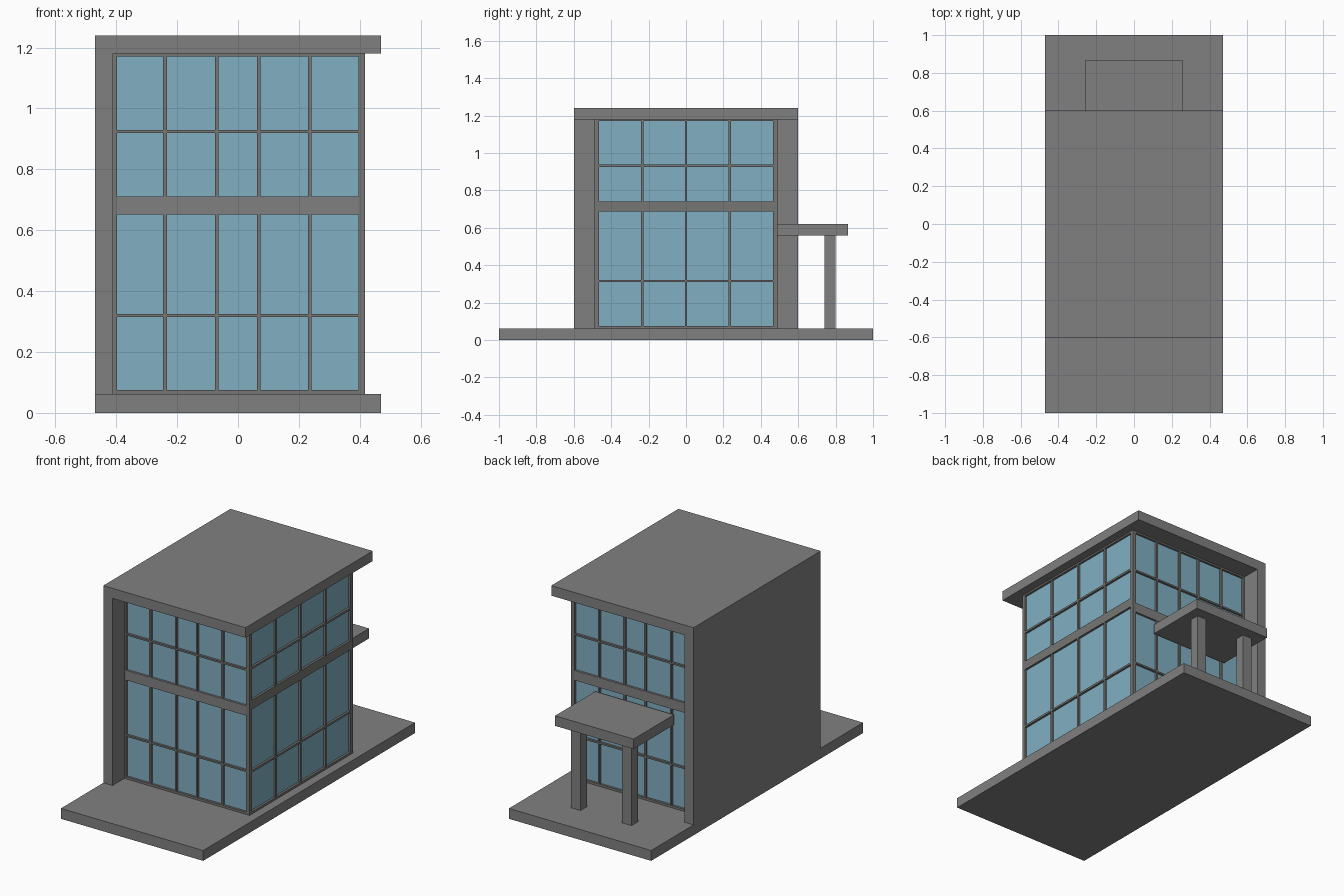
import bpy, bmesh
from mathutils import Matrix, Vector

if "Cube" in bpy.data.objects:
    bpy.data.objects.remove(bpy.data.objects["Cube"])


def material(name, r, g, b):
    mat = bpy.data.materials.new(name)
    mat.diffuse_color = (r, g, b, 1)
    mat.use_nodes = True
    mat.node_tree.nodes["Principled BSDF"].inputs["Base Color"].default_value = mat.diffuse_color
    return mat


glass = material("blue_glass", 0.22, 0.43, 0.54)
concrete = material("dark_concrete", 0.212, 0.217, 0.212)
metal = material("dark_frame", 0.18, 0.18, 0.175)


def finish(name, bm, mat, mirror=None):
    bmesh.ops.recalc_face_normals(bm, faces=bm.faces)
    me = bpy.data.meshes.new(name)
    bm.to_mesh(me)
    bm.free()
    ob = bpy.data.objects.new(name, me)
    bpy.context.collection.objects.link(ob)
    me.materials.append(mat)
    if mirror is not None:
        mod = ob.modifiers.new("mirror", 'MIRROR')
        mod.use_axis = [i == mirror for i in range(3)]
    return ob


def boxes(name, items, mat=concrete, mirror=None):
    """Each item is (x0, x1, y0, y1, z0, z1)."""
    bm = bmesh.new()
    for x0, x1, y0, y1, z0, z1 in items:
        mid = Vector((x0 + x1, y0 + y1, z0 + z1)) / 2
        size = Matrix.Diagonal((x1 - x0, y1 - y0, z1 - z0, 1))
        bmesh.ops.create_cube(bm, size=1, matrix=Matrix.Translation(mid) @ size)
    return finish(name, bm, mat, mirror)


# Ground slab
boxes("base_slab", [(-0.47, 0.47, -1, 1, 0, 0.062)])

# Side wall and roof: one L profile extruded along y
bm = bmesh.new()
profile = [(-0.47, 0.062), (-0.41, 0.062), (-0.41, 1.18),
           (0.47, 1.18), (0.47, 1.24), (-0.47, 1.24)]
face = bm.faces.new([bm.verts.new((x, -0.6, z)) for x, z in profile])
ext = bmesh.ops.extrude_face_region(bm, geom=[face])
bmesh.ops.translate(bm, vec=(0, 1.2, 0),
                    verts=[v for v in ext["geom"] if isinstance(v, bmesh.types.BMVert)])
finish("wall_and_roof", bm, concrete)

Z0, Z1 = 0.062, 1.18
OUT, IN, PANE = 0.488, 0.466, 0.475     # facade depths in y
SIDE_OUT, SIDE_IN, SIDE_PANE = 0.418, 0.396, 0.405  # facade depths in x

# Front window frame, mirrored to the back
rails = [(Z0, 0.075), (0.315, 0.325), (0.92, 0.93), (1.17, Z1)]
bars = [(-0.41, -0.398, -OUT, -IN, Z0, Z1)]
bars += [(-0.398, SIDE_IN, -OUT, -IN, a, b) for a, b in rails]
bars += [(x - 0.006, x + 0.006, -OUT + 0.001, -IN, Z0, Z1)
         for x in (-0.24, -0.07, 0.068, 0.236)]
boxes("front_and_back_frames", bars, metal, mirror=1)
boxes("front_and_back_bands", [(-0.398, SIDE_IN, -OUT, -IN, 0.652, 0.711)], mirror=1)
boxes("front_and_back_glass", [(-0.405, 0.404, -PANE, -PANE + 0.005, 0.065, 1.175)],
      glass, mirror=1)

# Corner posts
boxes("corner_posts", [(SIDE_IN, SIDE_OUT, -OUT, -IN, Z0, Z1)], metal, mirror=1)

# Right side window frame
rails = [(Z0, 0.075), (0.31, 0.322), (0.687, 0.742), (0.926, 0.938), (1.17, Z1)]
bars = [(SIDE_IN, SIDE_OUT, -IN, IN, a, b) for a, b in rails]
bars += [(SIDE_IN, SIDE_OUT - 0.001, y - 0.006, y + 0.006, Z0, Z1)
         for y in (-0.234, 0, 0.234)]
boxes("side_frame", bars, metal)
boxes("side_glass", [(SIDE_PANE - 0.005, SIDE_PANE, -0.47, 0.47, 0.065, 1.175)], glass)

# Entrance canopy on two columns
boxes("canopy", [(-0.26, 0.26, 0.485, 0.865, 0.56, 0.62)])
boxes("canopy_columns", [(0.137, 0.2, 0.74, 0.80, 0.06, 0.56)], mirror=0)
